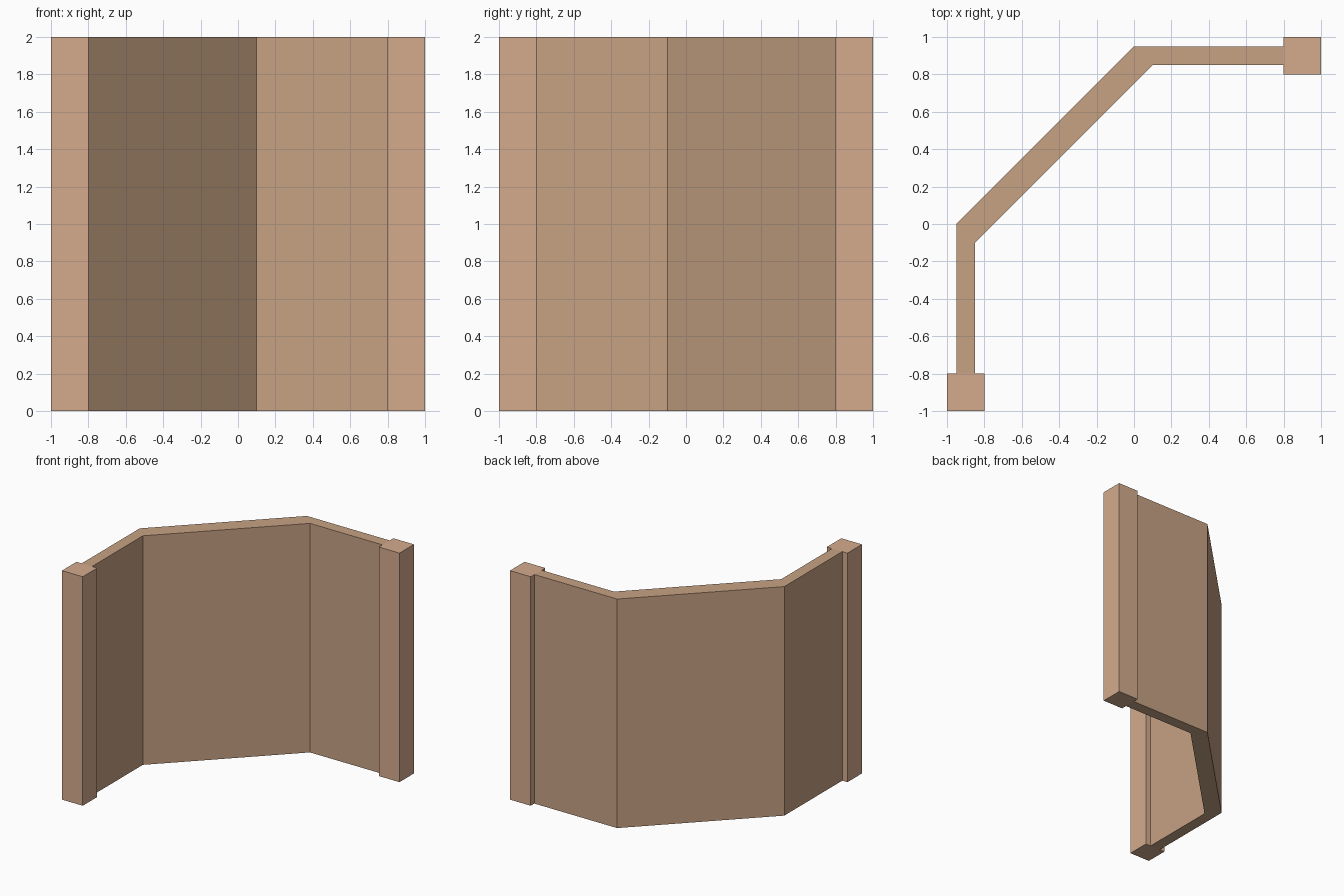
import bpy
import bmesh

if "Cube" in bpy.data.objects:
    bpy.data.objects.remove(bpy.data.objects["Cube"])

HEIGHT = 2.0


def material(name, color):
    mat = bpy.data.materials.new(name)
    mat.diffuse_color = color
    mat.use_nodes = True
    mat.node_tree.nodes["Principled BSDF"].inputs["Base Color"].default_value = mat.diffuse_color
    return mat


def extrude_outline(name, points, mat):
    mesh = bpy.data.meshes.new(name)
    bm = bmesh.new()
    face = bm.faces.new([bm.verts.new((x, y, 0)) for x, y in points])
    top = bmesh.ops.extrude_face_region(bm, geom=[face])["geom"]
    bmesh.ops.translate(bm, vec=(0, 0, HEIGHT),
                        verts=[g for g in top if isinstance(g, bmesh.types.BMVert)])
    bmesh.ops.recalc_face_normals(bm, faces=bm.faces)
    bm.to_mesh(mesh)
    bm.free()
    mesh.materials.append(mat)
    obj = bpy.data.objects.new(name, mesh)
    bpy.context.collection.objects.link(obj)
    return obj


post_mat = material("post_tan", (0.66, 0.41, 0.27, 1))
wall_mat = material("wall_tan", (0.57, 0.36, 0.23, 1))

# Wall with a chamfered corner; the second half mirrors across the diagonal y = -x
half = [(-0.95, -0.8), (-0.95, 0.0)]
inner = [(-0.85, -0.1), (-0.85, -0.8)]


def mirrored(points):
    return [(-y, -x) for x, y in reversed(points)]


extrude_outline("corner_wall", half + mirrored(half) + mirrored(inner) + inner, wall_mat)

# Square end posts
for name, c in (("left_post", -0.9), ("right_post", 0.9)):
    square = [(c - 0.1, c - 0.1), (c + 0.1, c - 0.1), (c + 0.1, c + 0.1), (c - 0.1, c + 0.1)]
    extrude_outline(name, square, post_mat)
